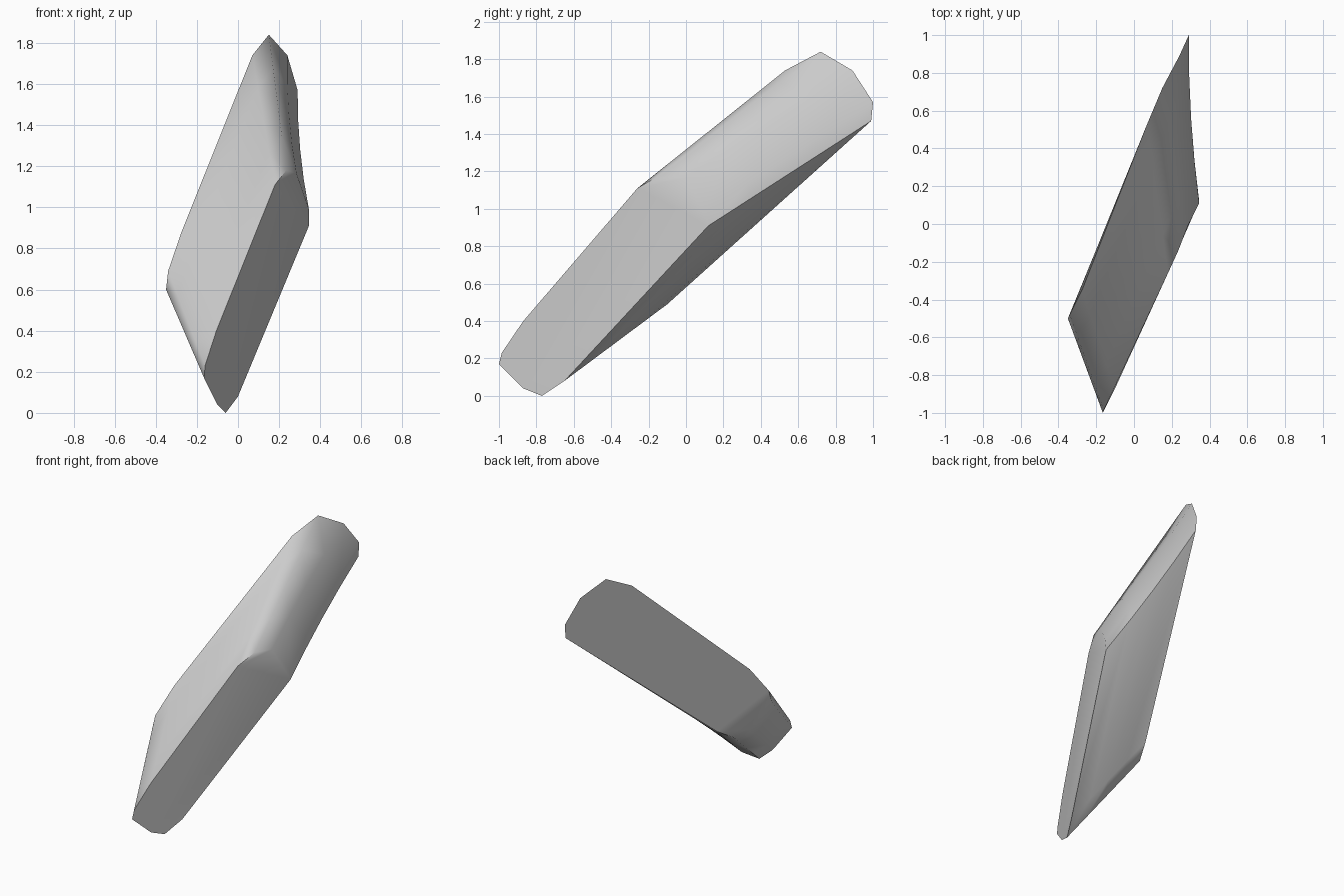
import bpy, bmesh
from mathutils import Vector

if "Cube" in bpy.data.objects:
    bpy.data.objects.remove(bpy.data.objects["Cube"])

# Rounded outlines of the two side faces, point-for-point matched (x, y, z)
left = [(-.185, -.10, .49), (-.235, -.22, .415), (-.28, -.33, .44), (-.35, -.50, .60),
        (-.34, -.48, .69), (-.275, -.35, .88), (.07, .53, 1.74), (.15, .72, 1.84),
        (.24, .89, 1.74), (.29, 1.0, 1.57), (.29, .99, 1.47)]
right = [(.0, -.65, .08), (-.06, -.77, .0), (-.10, -.87, .04), (-.165, -1.0, .17),
         (-.16, -.985, .23), (-.105, -.87, .40), (.18, -.26, 1.11), (.235, -.14, 1.18),
         (.285, -.01, 1.165), (.345, .11, .99), (.345, .12, .91)]
STEPS = 4

# Curved slab: loft between the outlines, upper end slightly hollow
bm = bmesh.new()
rings = []
for s in range(STEPS + 1):
    t = s / STEPS
    ring = []
    for i, (a, b) in enumerate(zip(left, right)):
        p = Vector(a).lerp(Vector(b), t)
        if i >= 8:
            p.x -= .06 * t * (1 - t)
        ring.append(bm.verts.new(p))
    rings.append(ring)
n = len(left)
for r0, r1 in zip(rings, rings[1:]):
    for i in range(n):
        j = (i + 1) % n
        bm.faces.new((r0[i], r0[j], r1[j], r1[i]))

# Side faces
bm.faces.new(rings[0][::-1])
bm.faces.new(rings[-1])
bmesh.ops.recalc_face_normals(bm, faces=bm.faces)
mesh = bpy.data.meshes.new("curved_slab")
bm.to_mesh(mesh)
bm.free()
slab = bpy.data.objects.new("curved_slab", mesh)
bpy.context.collection.objects.link(slab)

# Smooth rounded ends, crisp side edges
bpy.context.view_layer.objects.active = slab
slab.select_set(True)
bpy.ops.object.shade_smooth_by_angle(angle=0.87)
